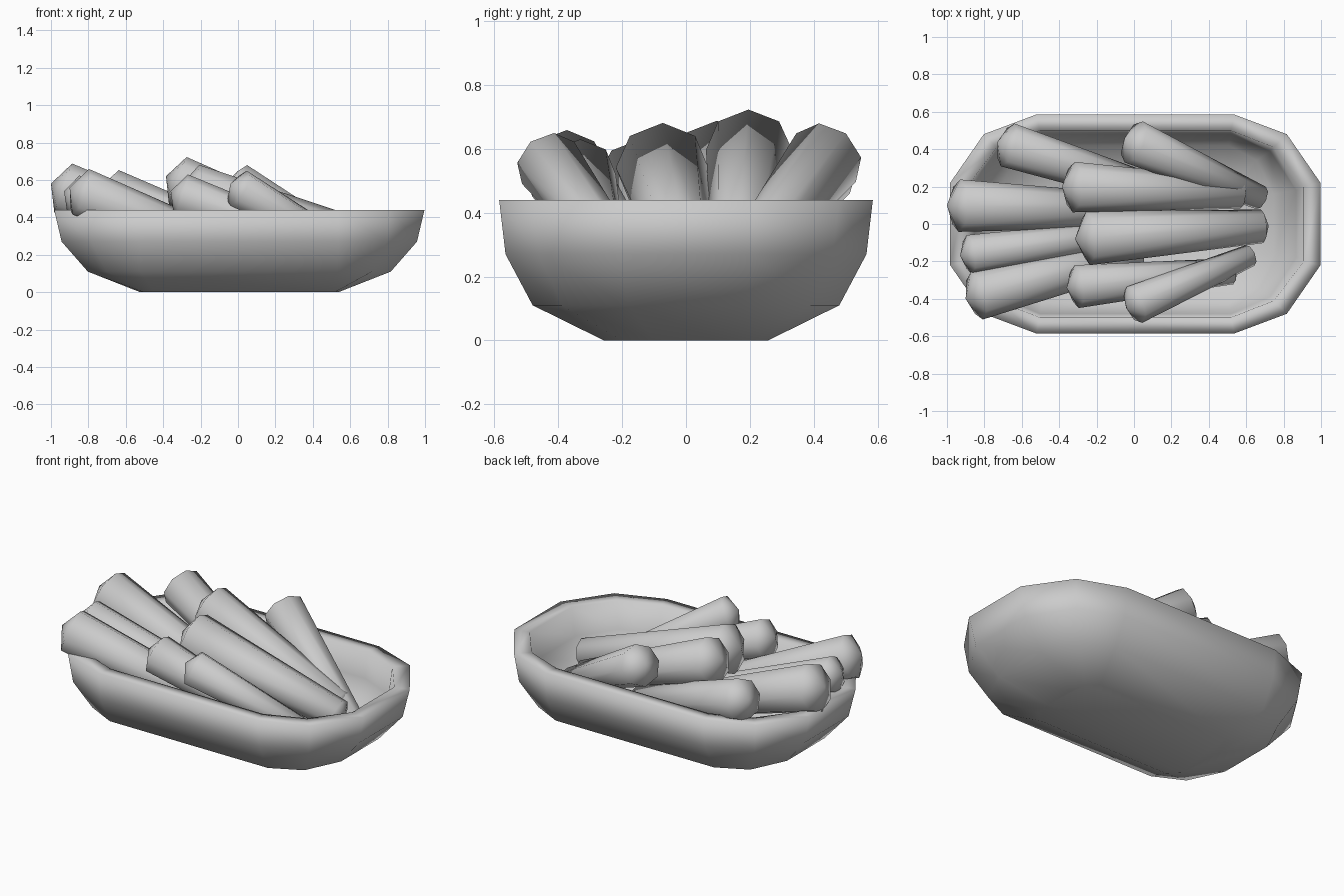
import bpy
import bmesh
from mathutils import Vector

cube = bpy.data.objects.get("Cube")
if cube:
    bpy.data.objects.remove(cube, do_unlink=True)

grey = bpy.data.materials.new("plain_grey")
grey.use_nodes = True
colour = (0.6, 0.6, 0.6, 1)
grey.diffuse_color = colour
grey.node_tree.nodes["Principled BSDF"].inputs["Base Color"].default_value = colour


def loft(name, rings, start, end):
    """Skin closed rings; each end is an apex point, or None for a flat cap."""
    bm = bmesh.new()
    loops = [[bm.verts.new(p) for p in ring] for ring in rings]
    count = len(loops[0])
    for a, b in zip(loops, loops[1:]):
        for i in range(count):
            j = (i + 1) % count
            bm.faces.new((a[i], a[j], b[j], b[i]))
    for loop, apex in ((loops[0], start), (loops[-1], end)):
        if apex is None:
            bm.faces.new(loop)
        else:
            tip = bm.verts.new(apex)
            for i in range(count):
                bm.faces.new((loop[i], loop[(i + 1) % count], tip))
    bmesh.ops.recalc_face_normals(bm, faces=bm.faces)
    for face in bm.faces:
        face.smooth = True
    mesh = bpy.data.meshes.new(name)
    bm.to_mesh(mesh)
    bm.free()
    mesh.materials.append(grey)
    obj = bpy.data.objects.new(name, mesh)
    bpy.context.collection.objects.link(obj)
    return obj


def oblong(z, corner):
    """Twelve-sided ring from three points of one quarter."""
    quarter = [Vector((x, y, z)) for x, y in corner]
    half = quarter + [Vector((p.x, -p.y, z)) for p in reversed(quarter)]
    ring = half + [Vector((-p.x, p.y, z)) for p in reversed(half)]
    return [p + Vector((0.007, 0, 0)) for p in ring]


# Basket: outer wall upward, over the rim, inner wall down to the floor
outer = [
    (0.0, [(0.45, 0.257), (0.51, 0.2), (0.53, 0.1)]),
    (0.11, [(0.53, 0.48), (0.71, 0.39), (0.81, 0.18)]),
    (0.27, [(0.53, 0.565), (0.79, 0.46), (0.95, 0.21)]),
    (0.44, [(0.53, 0.585), (0.81, 0.48), (0.99, 0.22)]),
]
inner = [
    (0.44, [(0.51, 0.50), (0.74, 0.41), (0.90, 0.20)]),
    (0.28, [(0.51, 0.48), (0.72, 0.39), (0.86, 0.18)]),
    (0.17, [(0.50, 0.42), (0.65, 0.34), (0.74, 0.16)]),
    (0.08, [(0.43, 0.23), (0.48, 0.18), (0.50, 0.09)]),
]
loft("basket", [oblong(z, c) for z, c in outer + inner], None, None)


def baton(name, head, tail, head_radius, tail_radius):
    """Tapered eight-sided stick with a blunt cone on each end."""
    head, tail = Vector(head), Vector(tail)
    axis = (tail - head).normalized()
    side = axis.cross(Vector((0, 0, 1))).normalized()
    up = side.cross(axis)
    diag = 0.5 ** 0.5
    compass = [(1, 0), (diag, diag), (0, 1), (-diag, diag),
               (-1, 0), (-diag, -diag), (0, -1), (diag, -diag)]

    def ring(centre, radius):
        return [centre + radius * (side * s + up * u) for s, u in compass]

    rings = [ring(head + axis * head_radius * 0.5, head_radius),
             ring(tail - axis * tail_radius * 0.4, tail_radius)]
    loft(name, rings, head, tail)


# Sticks: head tip, tail tip, head radius, tail radius
sticks = [
    ((-1.0, 0.10, 0.58), (0.02, 0.07, 0.21), 0.14, 0.09),
    ((-0.93, -0.17, 0.54), (0.10, -0.03, 0.20), 0.105, 0.07),
    ((-0.90, -0.40, 0.56), (0.05, -0.15, 0.19), 0.13, 0.09),
    ((-0.73, 0.44, 0.56), (0.22, 0.14, 0.20), 0.12, 0.08),
    ((-0.385, 0.20, 0.62), (0.60, 0.16, 0.25), 0.135, 0.08),
    ((-0.315, -0.08, 0.56), (0.72, -0.01, 0.28), 0.145, 0.09),
    ((-0.36, -0.34, 0.54), (0.55, -0.25, 0.22), 0.115, 0.07),
    ((-0.05, 0.46, 0.60), (0.70, 0.13, 0.18), 0.12, 0.065),
    ((-0.04, -0.45, 0.58), (0.64, -0.16, 0.20), 0.105, 0.06),
]
for number, stick in enumerate(sticks, 1):
    baton(f"stick_{number}", *stick)
